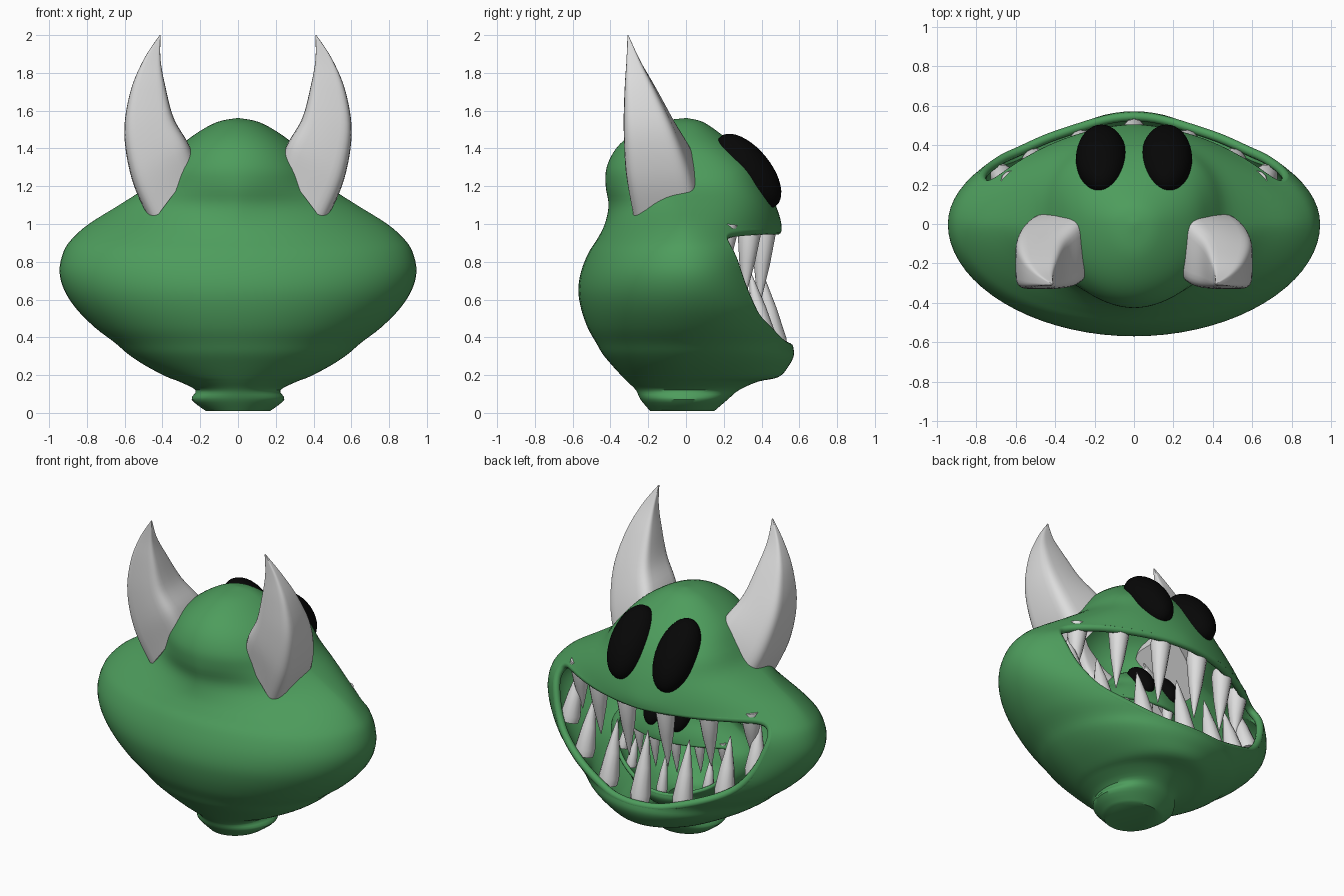
import bpy, bmesh, math
from mathutils import Vector, Matrix

cube = bpy.data.objects.get("Cube")
if cube:
    bpy.data.objects.remove(cube, do_unlink=True)
parts = []


def material(name, rgb):
    m = bpy.data.materials.new(name)
    m.use_nodes = True
    m.diffuse_color = (*rgb, 1)
    bsdf = next(n for n in m.node_tree.nodes if n.type == 'BSDF_PRINCIPLED')
    bsdf.inputs["Base Color"].default_value = (*rgb, 1)
    return m


GREEN = material("green skin", (.075, .335, .108))
IVORY = material("pale horn", (.72, .72, .72))
BLACK = material("black eye", (.002, .002, .002))


def activate(ob):
    bpy.ops.object.select_all(action='DESELECT')
    ob.select_set(True)
    bpy.context.view_layer.objects.active = ob


def finish(name, bm, mat, angle=40):
    bmesh.ops.recalc_face_normals(bm, faces=bm.faces)
    me = bpy.data.meshes.new(name)
    bm.to_mesh(me)
    bm.free()
    ob = bpy.data.objects.new(name, me)
    bpy.context.collection.objects.link(ob)
    me.materials.append(mat)
    activate(ob)
    bpy.ops.object.shade_smooth_by_angle(angle=math.radians(angle))
    return ob


def smooth_path(pts, n):
    """Catmull-Rom resampling of rows of any width."""
    pts = [Vector(p) for p in pts]
    out = []
    for i in range(len(pts) - 1):
        a, b, c, d = pts[max(i - 1, 0)], pts[i], pts[i + 1], pts[min(i + 2, len(pts) - 1)]
        for k in range(n):
            t = k / n
            out.append(b + (c - a) * (t / 2) + (2 * a - 5 * b + 4 * c - d) * (t * t / 2)
                       + (3 * b - a - 3 * c + d) * (t ** 3 / 2))
    return out + [pts[-1]]


def lookup(rows, v):
    for a, b in zip(rows, rows[1:]):
        if a[0] <= v <= b[0]:
            return a.lerp(b, (v - a[0]) / max(b[0] - a[0], 1e-6))
    return rows[-1]


def loft(rings):
    bm = bmesh.new()
    loops = [[bm.verts.new(p) for p in ring] for ring in rings]
    n = len(loops[0])
    for a, b in zip(loops, loops[1:]):
        for i in range(n):
            bm.faces.new((a[i], a[(i + 1) % n], b[(i + 1) % n], b[i]))
    bm.faces.new(loops[0])
    bm.faces.new(loops[-1])
    return bm


def power(v, e):
    return math.copysign(abs(v) ** e, v)


def bell(z, middle, width):
    return math.exp(-((z - middle) / width) ** 2)


# Body profile: height, half width, depth behind, depth on the mouth side
BODY = smooth_path([
    (0.01, .17, .19, .15), (.07, .245, .24, .22), (.12, .225, .265, .28), (.165, .31, .31, .38),
    (.19, .375, .335, .49), (.25, .49, .39, .545), (.31, .58, .44, .572), (.37, .65, .475, .565),
    (.45, .755, .52, .575), (.55, .855, .555, .56), (.65, .92, .57, .52), (.75, .945, .555, .49),
    (.85, .925, .515, .49), (.92, .88, .47, .5), (1, .79, .43, .505), (1.1, .63, .41, .475),
    (1.2, .48, .425, .43), (1.3, .4, .42, .37), (1.4, .32, .37, .28), (1.48, .22, .28, .18),
    (1.54, .11, .15, .09), (1.56, .01, .01, .01)], 4)


def back_power(z):
    """The back narrows where the dome meets the shoulders."""
    return 2 - .5 * bell(z, 1.08, .15)


def front_power(z):
    """The upper lip is pointed, the brow behind the eyes is full."""
    return 2 - .3 * bell(z, .98, .1) + .8 * bell(z, 1.3, .12)


def body_ring(row, n=72):
    z, w, back, front = row
    ring = []
    for i in range(n):
        c, s = math.cos(math.tau * i / n), math.sin(math.tau * i / n)
        e = 2 / (front_power(z) if s >= 0 else back_power(z))
        ring.append((w * power(c, e), (front if s >= 0 else back) * power(s, e), z))
    return ring


def face_y(x, z):
    _, w, _, front = lookup(BODY, z)
    p = front_power(z)
    return front * max(0, 1 - abs(x / w) ** p) ** (1 / p)


# Half of the mouth outline, from the lower middle to the upper middle
MOUTH = smooth_path([(0, .35), (.2, .36), (.4, .41), (.6, .505), (.71, .63), (.77, .77),
                     (.785, .88), (.73, .95), (.6, .97), (.3, .97), (0, .965)], 5)
OUTLINE = MOUTH + [Vector((-p.x, p.y)) for p in MOUTH[-2:0:-1]]
THICKNESS = .045

# Hollow head with the mouth cut out
body = finish("body", loft([body_ring(r) for r in BODY]), GREEN)
cutter = finish("mouth_cutter", loft([[(p.x, y, p.y) for p in OUTLINE] for y in (.05, 1)]), GREEN)
cutter.hide_render = True
activate(body)
shell = body.modifiers.new("shell", 'SOLIDIFY')
shell.thickness, shell.offset = THICKNESS, -1
cut = body.modifiers.new("mouth", 'BOOLEAN')
cut.object, cut.operation, cut.solver = cutter, 'DIFFERENCE', 'EXACT'
for name in ("shell", "mouth"):
    bpy.ops.object.modifier_apply(modifier=name)
bpy.data.objects.remove(cutter, do_unlink=True)
bpy.ops.object.shade_smooth_by_angle(angle=math.radians(40))
parts.append(body)


# Rounded lip edge, sunk flush into the thickness of the shell
def lip_point(x, z, d=.01):
    slope_x = (face_y(x + d, z) - face_y(x - d, z)) / (2 * d)
    slope_z = (face_y(x, z + d) - face_y(x, z - d)) / (2 * d)
    normal = Vector((-slope_x, 1, -slope_z)).normalized()
    return Vector((x, face_y(x, z), z)) - normal * THICKNESS / 2


curve = bpy.data.curves.new("lips", 'CURVE')
curve.dimensions, curve.bevel_depth, curve.bevel_resolution = '3D', THICKNESS * .52, 3
spline = curve.splines.new('POLY')
spline.points.add(len(OUTLINE) - 1)
spline.use_cyclic_u = True
for point, p in zip(spline.points, OUTLINE):
    point.co = (*lip_point(p.x, p.y), 1)
lips = bpy.data.objects.new("lips", curve)
bpy.context.collection.objects.link(lips)
curve.materials.append(GREEN)
activate(lips)
bpy.ops.object.convert(target='MESH')
bpy.ops.object.shade_smooth()
parts.append(bpy.context.object)


def tooth(name, base, tip, radius):
    base, tip = Vector(base), Vector(tip)
    axis = tip - base
    turn = axis.to_track_quat('Z', 'Y')
    rings = []
    for t, r in ((0, .9), (.12, 1), (.5, .68), (.85, .25), (1, .03)):
        rings.append([base + axis * t + turn @ Vector((math.cos(a), math.sin(a), 0)) * radius * r
                      for a in (math.tau * i / 12 for i in range(12))])
    parts.append(finish(name, loft(rings), IVORY, 60))


# Lower and upper rows of teeth
lower_edge = MOUTH[:26]
for x in (-.7, -.53, -.28, 0, .28, .53, .7):
    z = lookup(lower_edge, abs(x))[1]
    y = face_y(x, z) - .085
    tooth("lower_tooth", (x * .96, y, z - .02), (x * .93, y - .09, z + .42 - .15 * abs(x)), .062)
for x in (-.62, -.4, -.14, .14, .4, .62):
    y = face_y(x, .97) - .075
    tooth("upper_tooth", (x, y, 1), (x, y - .03, .56 + .28 * abs(x) ** 2), .062)

# Horn sections: outer x, outer z, inner x, inner z, rear y, front y
HORN = smooth_path([
    (.46, 1, .22, 1.32, -.285, .085), (.56, 1.23, .265, 1.43, -.32, .03),
    (.602, 1.48, .34, 1.56, -.33, -.06), (.57, 1.7, .385, 1.73, -.325, -.16),
    (.5, 1.87, .41, 1.87, -.315, -.245), (.415, 2, .41, 2, -.31, -.305)], 5)
for side, label in ((1, "left"), (-1, "right")):
    rings = []
    for ox, oz, ix, iz, y0, y1 in HORN:
        ring = []
        for i in range(32):
            a = math.tau * i / 32
            u = (1 + power(math.cos(a), .4)) / 2
            v = (1 + power(math.sin(a), .4)) / 2
            ring.append((side * (ix + (ox - ix) * u), y0 + (y1 - y0) * v, iz + (oz - iz) * u))
        rings.append(ring)
    parts.append(finish(label + "_horn", loft(rings), IVORY))

    # Oval eye lying on the slope of the head
    bpy.ops.mesh.primitive_uv_sphere_add(segments=32, ring_count=20, radius=1,
                                         location=(side * .165, .33, 1.28),
                                         rotation=(.68, 0, 0))
    eye = bpy.context.object
    eye.name = label + "_eye"
    eye.scale = (.13, .12, .235)
    eye.data.materials.append(BLACK)
    bpy.ops.object.shade_smooth()
    parts.append(eye)

# A smaller copy of the whole head sits inside the mouth
bpy.context.view_layer.update()
nest = Matrix.Translation((0, -.01, .126)) @ Matrix.Scale(.55, 4)
for ob in parts:
    inner = ob.copy()
    inner.name = "inner_" + ob.name
    bpy.context.collection.objects.link(inner)
    inner.matrix_world = nest @ ob.matrix_world
